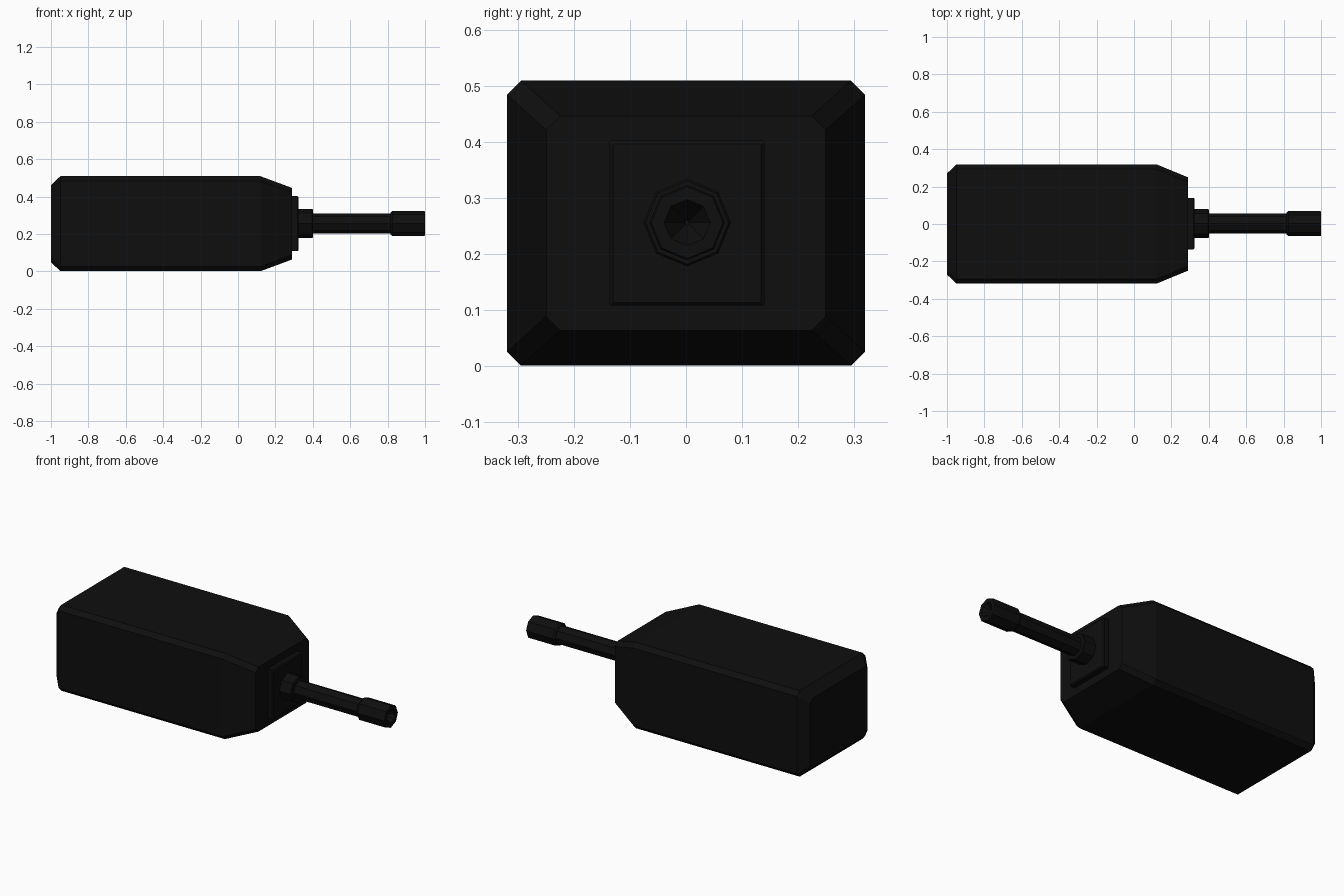
import bpy, bmesh, math

if "Cube" in bpy.data.objects:
    bpy.data.objects.remove(bpy.data.objects["Cube"])

CZ = 0.255   # height of the long axis

black = bpy.data.materials.new("matte_black")
black.diffuse_color = (0.0045, 0.0045, 0.0045, 1)
black.use_nodes = True
black.node_tree.nodes["Principled BSDF"].inputs["Base Color"].default_value = black.diffuse_color


def rect(hy, hz, c, cy=0.0):
    """Rectangle section with chamfered corners, in the YZ plane."""
    q = [(hy, hz - c), (hy - c, hz), (c - hy, hz), (-hy, hz - c),
         (-hy, c - hz), (c - hy, -hz), (hy - c, -hz), (hy, c - hz)]
    return [(cy + y, CZ + z) for y, z in q]


def ring(r, n=8):
    """Regular section with a corner pointing up."""
    return [(0.002 + r * math.cos(2 * math.pi * i / n),
             CZ + 0.001 + r * math.sin(2 * math.pi * i / n)) for i in range(n)]


def loft(name, sections):
    """Flat-shaded skin through (x, section) pairs, capped at both ends."""
    bm = bmesh.new()
    loops = [[bm.verts.new((x, y, z)) for y, z in s] for x, s in sections]
    for a, b in zip(loops, loops[1:]):
        n = len(a)
        for i in range(n):
            j = (i + 1) % n
            bm.faces.new((a[i], a[j], b[j], b[i]))
    bm.faces.new(loops[0][::-1])
    bm.faces.new(loops[-1])
    bmesh.ops.recalc_face_normals(bm, faces=bm.faces)
    mesh = bpy.data.meshes.new(name)
    bm.to_mesh(mesh)
    bm.free()
    mesh.materials.append(black)
    ob = bpy.data.objects.new(name, mesh)
    bpy.context.collection.objects.link(ob)
    return ob


# Main housing: bevelled rear, tapered front
loft("housing", [(-1.0, rect(0.27, 0.205, 0.025)),
                 (-0.95, rect(0.319, 0.254, 0.025)),
                 (0.12, rect(0.319, 0.254, 0.025)),
                 (0.29, rect(0.249, 0.191, 0.025))])

# Square mounting plate on the front
loft("mounting_plate", [(0.28, rect(0.138, 0.147, 0.002, 0.002)),
                        (0.318, rect(0.138, 0.147, 0.002, 0.002)),
                        (0.324, rect(0.132, 0.141, 0.002, 0.002))])

# Collar, tube and tip along the axis
loft("collar", [(0.31, ring(0.078)), (0.395, ring(0.078)), (0.4, ring(0.074))])
loft("tube", [(0.38, ring(0.053)), (0.84, ring(0.053))])
loft("tip", [(0.815, ring(0.058)), (0.825, ring(0.067)), (0.995, ring(0.067)),
             (1.0, ring(0.064)), (1.0, ring(0.041)), (0.95, ring(0.004))])
